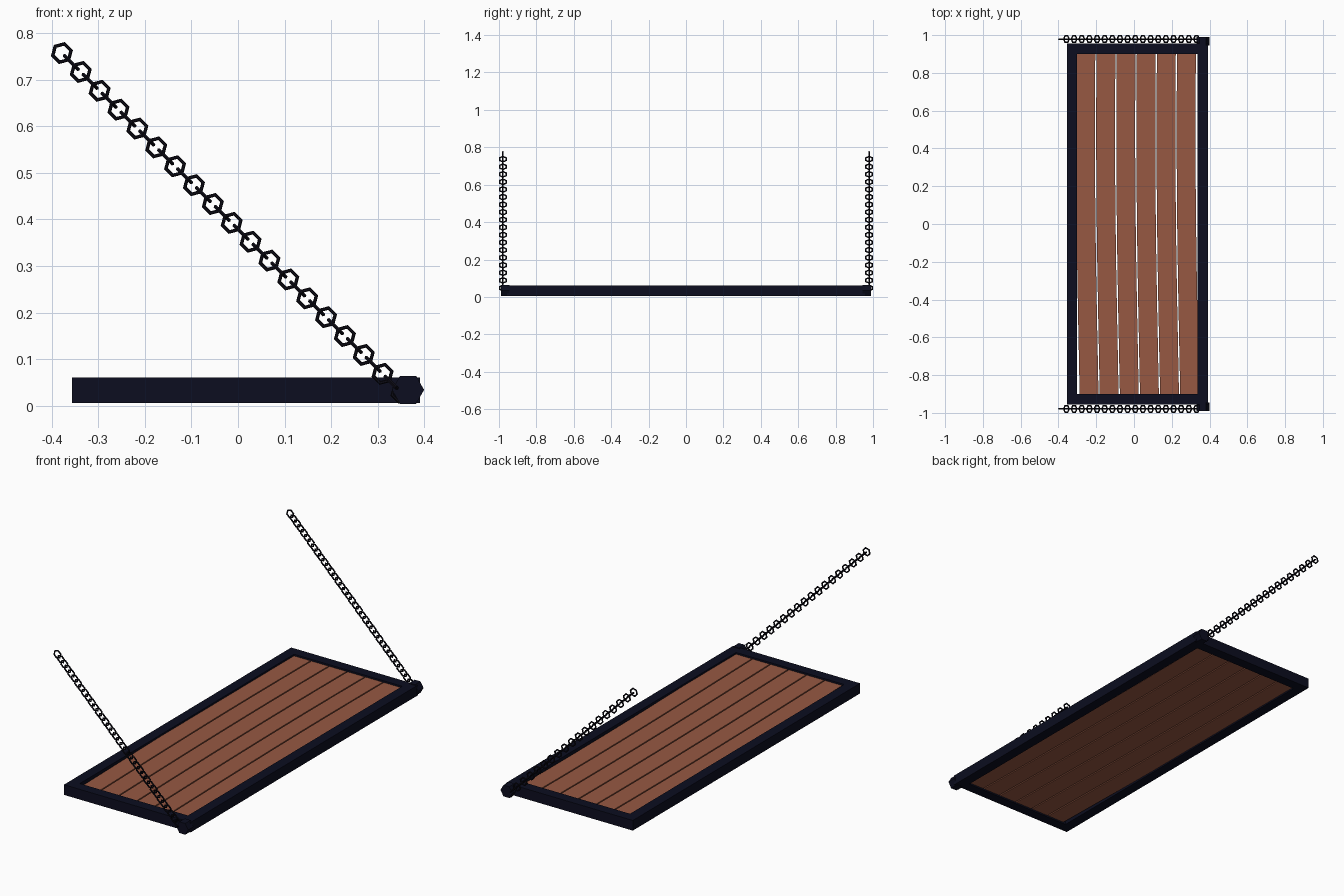
import bpy, bmesh, math
from mathutils import Matrix, Vector

if "Cube" in bpy.data.objects:
    bpy.data.objects.remove(bpy.data.objects["Cube"])


def material(name, rgb):
    m = bpy.data.materials.new(name)
    m.diffuse_color = (*rgb, 1)
    m.use_nodes = True
    m.node_tree.nodes["Principled BSDF"].inputs["Base Color"].default_value = m.diffuse_color
    return m


WOOD = material("red brown wood", (0.31, 0.098, 0.055))
IRON = material("dark blue iron", (0.0035, 0.004, 0.014))
CHAIN = material("black chain steel", (0.004, 0.0035, 0.008))


def finish(bm, name, mat):
    bmesh.ops.recalc_face_normals(bm, faces=bm.faces)
    me = bpy.data.meshes.new(name)
    bm.to_mesh(me)
    bm.free()
    me.materials.append(mat)
    ob = bpy.data.objects.new(name, me)
    bpy.context.collection.objects.link(ob)
    return ob


def extrude_up(bm, face, height):
    geo = bmesh.ops.extrude_face_region(bm, geom=[face])["geom"]
    bmesh.ops.translate(bm, vec=(0, 0, height),
                        verts=[v for v in geo if isinstance(v, bmesh.types.BMVert)])


# Rectangular iron frame with mitred corners
bm = bmesh.new()
rings = []
for x0, x1, y in ((-0.356, 0.391, 0.956), (-0.301, 0.336, 0.901)):
    for z in (0.006, 0.06):
        rings.append([bm.verts.new((a, b, z))
                      for a, b in ((x0, -y), (x1, -y), (x1, y), (x0, y))])
ob_, ot, ib, it = rings
for a, b in ((ob_, ot), (ot, it), (it, ib), (ib, ob_)):
    for i in range(4):
        j = (i + 1) % 4
        bm.faces.new((a[i], a[j], b[j], b[i]))
finish(bm, "frame", IRON)


# Six slightly bowed planks
def bow(y):
    return 0.004 - 0.0045 * y - 0.010 * math.cos(math.pi * (y - 0.3) / 2)


for n in range(6):
    left = -0.299 + n * 0.1065
    ys = [-0.905 + 1.81 * k / 8 for k in range(9)]
    bm = bmesh.new()
    pts = [(left + bow(y), y) for y in ys]
    pts += [(left + 0.1 + bow(y), y) for y in reversed(ys)]
    face = bm.faces.new([bm.verts.new((x, y, 0.014)) for x, y in pts])
    extrude_up(bm, face, 0.037)
    finish(bm, f"plank_{n + 1}", WOOD)


def add_link(bm, centre, side, along, major=0.0203, minor=0.0042):
    """Six-sided ring lying in the plane of along and side."""
    normal = along.cross(side)
    loops = []
    for i in range(6):
        a = i * math.pi / 3
        out = along * math.cos(a) + side * math.sin(a)
        loops.append([bm.verts.new(centre + out * (major + minor * math.cos(b))
                                   + normal * minor * math.sin(b))
                      for b in (k * math.pi / 3 for k in range(6))])
    for i in range(6):
        p, q = loops[i], loops[(i + 1) % 6]
        for k in range(6):
            m = (k + 1) % 6
            bm.faces.new((p[k], q[k], q[m], p[m]))


# Chains and corner bolts on both ends
along = Vector((1, 0, -1)).normalized()
upright = Vector((1, 0, 1)).normalized()
flat = Vector((0, 1, 0))
for label, s in (("front", -1), ("back", 1)):
    bm = bmesh.new()
    for i in range(37):
        c = Vector((-0.378 + 0.02025 * i, s * 0.979, 0.757 - 0.02025 * i))
        add_link(bm, c, flat if i % 2 else upright, along)
    finish(bm, f"{label}_chain", CHAIN)

    bm = bmesh.new()
    bmesh.ops.create_cone(bm, cap_ends=True, segments=6, radius1=0.0345,
                          radius2=0.0345, depth=0.046,
                          matrix=Matrix.Translation((0.365, s * 0.967, 0.034))
                          @ Matrix.Rotation(math.pi / 2, 4, 'X')
                          @ Matrix.Rotation(math.pi / 2, 4, 'Z'))
    # turn the hexagon so that its points face sideways
    ob = finish(bm, f"{label}_bolt", IRON)
    xs = [v.co.x for v in ob.data.vertices]
    if max(xs) - min(xs) < 0.065:
        turn = (Matrix.Translation((0.365, 0, 0.034)) @ Matrix.Rotation(math.pi / 6, 4, 'Y')
                @ Matrix.Translation((-0.365, 0, -0.034)))
        ob.data.transform(turn)
